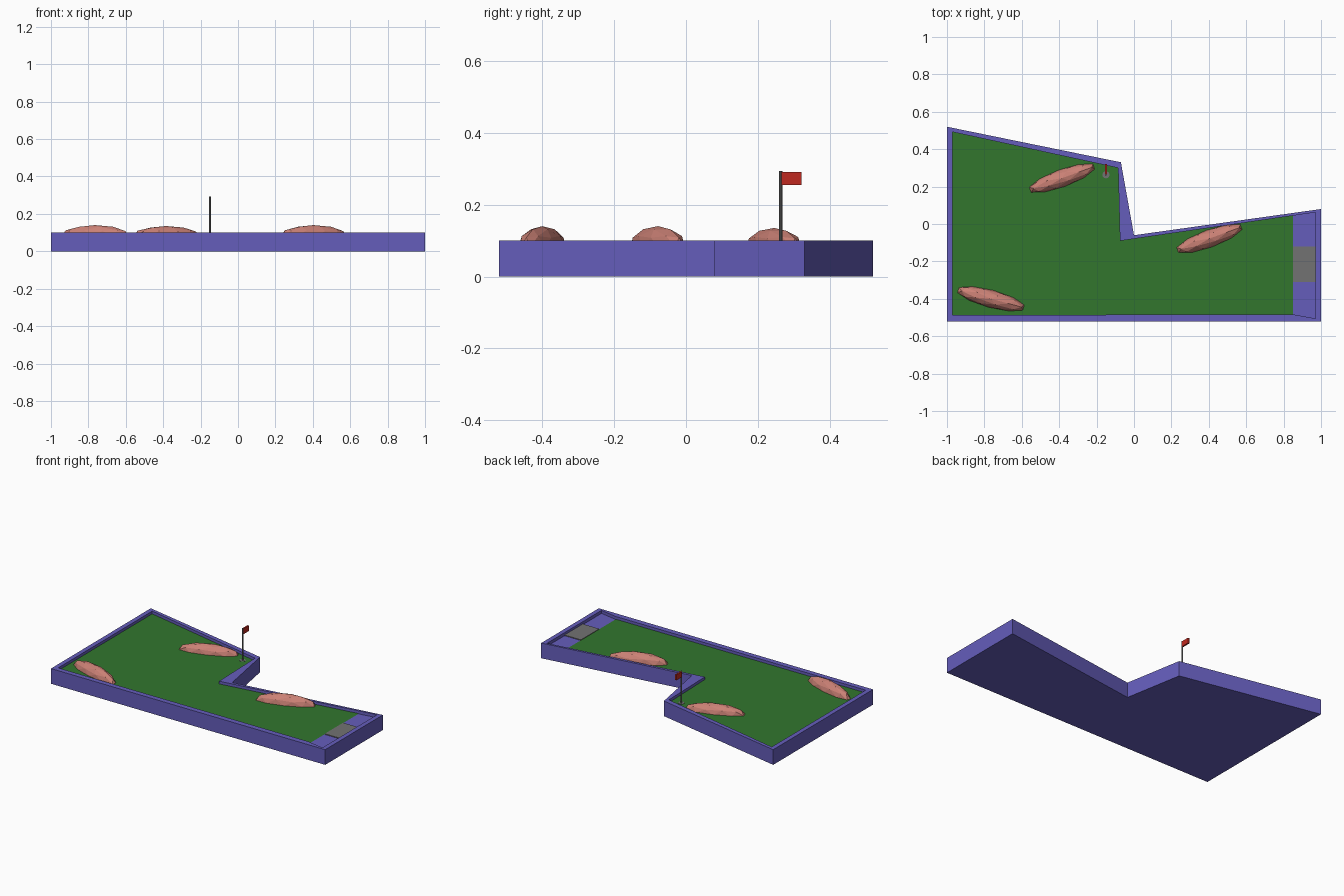
import bpy, bmesh, math
from mathutils import Matrix, Vector

cube = bpy.data.objects.get("Cube")
if cube:
    bpy.data.objects.remove(cube, do_unlink=True)


def material(name, rgb):
    m = bpy.data.materials.new(name)
    m.use_nodes = True
    m.diffuse_color = (*rgb, 1)
    m.node_tree.nodes["Principled BSDF"].inputs["Base Color"].default_value = (*rgb, 1)
    return m


PURPLE = material("purple_wall", (0.13, 0.11, 0.50))
GREEN = material("green_turf", (0.032, 0.18, 0.027))
GREY = material("grey_metal", (0.17, 0.17, 0.17))
RED = material("red_flag", (0.52, 0.022, 0.014))
PINK = material("pink_rock", (0.60, 0.22, 0.18))


def finish(name, bm, mat):
    bmesh.ops.recalc_face_normals(bm, faces=bm.faces)
    mesh = bpy.data.meshes.new(name)
    bm.to_mesh(mesh)
    bm.free()
    mesh.materials.append(mat)
    obj = bpy.data.objects.new(name, mesh)
    bpy.context.collection.objects.link(obj)
    return obj


def box(name, center, size, mat):
    bm = bmesh.new()
    bmesh.ops.create_cube(bm, size=1, matrix=Matrix.Translation(center) @ Matrix.Diagonal((*size, 1)))
    return finish(name, bm, mat)


def cylinder(name, base, radius, height, sides, mat):
    bm = bmesh.new()
    bmesh.ops.create_cone(bm, cap_ends=True, segments=sides, radius1=radius, radius2=radius,
                          depth=height, matrix=Matrix.Translation(Vector(base) + Vector((0, 0, height / 2))))
    return finish(name, bm, mat)


RIM, FLOOR, TEE_X = 0.10, 0.08, 0.85
OUTER = [(-1, -.52), (TEE_X, -.52), (1, -.52), (1, .08), (0, -.06), (-.07, .33), (-1, .52)]
INNER = [(-.97, -.487), (TEE_X, -.483), (.97, -.505), (.97, .062), (-.075, -.09), (-.085, .30), (-.97, .492)]

# Base tray with raised border and sunken floor
bm = bmesh.new()
rings = [[bm.verts.new((x, y, z)) for x, y in pts]
         for pts, z in ((OUTER, 0), (OUTER, RIM), (INNER, RIM), (INNER, FLOOR))]
n = len(OUTER)
for low, high in zip(rings, rings[1:]):
    for i in range(n):
        j = (i + 1) % n
        bm.faces.new((low[i], low[j], high[j], high[i]))
bm.faces.new(rings[0][::-1])
bm.faces.new(rings[-1])
finish("course_border", bm, PURPLE)

# Turf, cut off where the tee area begins
bm = bmesh.new()
bm.faces.new([bm.verts.new((x, y, FLOOR + 0.002)) for x, y in INNER])
bmesh.ops.bisect_plane(bm, geom=bm.verts[:] + bm.edges[:] + bm.faces[:], plane_co=(TEE_X, 0, 0),
                       plane_no=(1, 0, 0), clear_outer=True)
finish("turf", bm, GREEN)

# Tee mat
box("tee_mat", (0.91, -0.215, FLOOR + 0.002), (0.12, 0.19, 0.006), GREY)

# Hole, pole and flag
cylinder("hole_cup", (-.15, .263, FLOOR), 0.019, 0.004, 16, GREY)
cylinder("flag_pole", (-.15, .263, FLOOR), 0.005, 0.213, 10, GREY)
box("flag", (-.15, .293, .273), (.010, .056, .036), RED)

# Faceted rocks, partly buried
for name, x, y, top, angle in (("front_rock", -.765, -.40, .14, -15),
                               ("back_rock", -.385, .245, .135, 20),
                               ("side_rock", .403, -.078, .14, 20)):
    bm = bmesh.new()
    center = 0.082
    place = (Matrix.Translation((x, y, center)) @ Matrix.Rotation(math.radians(angle), 4, "Z")
             @ Matrix.Diagonal((.19, .047, top - center, 1)))
    bmesh.ops.create_icosphere(bm, subdivisions=2, radius=1, matrix=place)
    # Drop the buried half
    bmesh.ops.bisect_plane(bm, geom=bm.verts[:] + bm.edges[:] + bm.faces[:], plane_co=(0, 0, FLOOR),
                           plane_no=(0, 0, -1), clear_outer=True)
    finish(name, bm, PINK)
